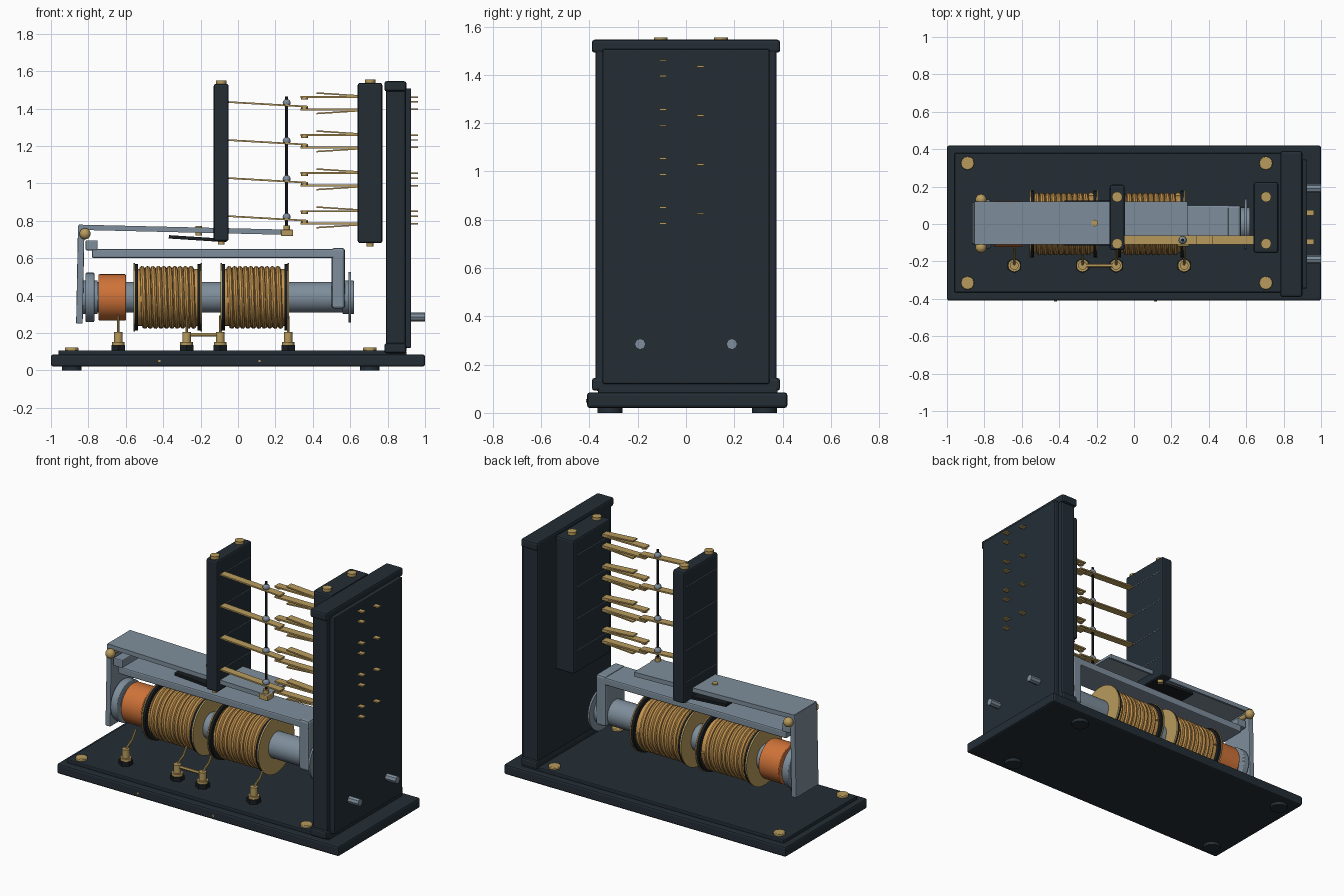
import bpy, math
from mathutils import Vector

if "Cube" in bpy.data.objects:
    bpy.data.objects.remove(bpy.data.objects["Cube"])


def material(name, rgb):
    m = bpy.data.materials.new(name)
    m.use_nodes = True
    m.diffuse_color = (*rgb, 1)
    m.node_tree.nodes["Principled BSDF"].inputs["Base Color"].default_value = (*rgb, 1)
    return m


SLATE = material("dark slate", (0.017, 0.027, 0.036))
BLACK = material("black", (0.009, 0.012, 0.015))
STEEL = material("blue steel", (0.21, 0.27, 0.33))
BRASS = material("brass", (0.48, 0.33, 0.11))
COPPER = material("copper wire", (0.56, 0.30, 0.08))
ORANGE = material("orange sleeve", (0.62, 0.17, 0.04))


def finish(name, mat, bevel=0.0, smooth=False):
    o = bpy.context.object
    o.name = name
    o.data.materials.clear()
    o.data.materials.append(mat)
    if bevel:
        b = o.modifiers.new("bevel", "BEVEL")
        b.width, b.segments = bevel, 2
    if smooth:
        bpy.ops.object.shade_smooth_by_angle()
    return o


def box(name, x, y, z, mat, bevel=0.0):
    bpy.ops.mesh.primitive_cube_add(size=1, location=[(a + b) / 2 for a, b in (x, y, z)])
    bpy.context.object.scale = [b - a for a, b in (x, y, z)]
    bpy.ops.object.transform_apply(location=False, rotation=False, scale=True)
    return finish(name, mat, bevel)


def beam(name, start, end, y, thick, mat, bevel=0.0):
    """Sloped flat bar; start and end are (x, z)."""
    dx, dz = end[0] - start[0], end[1] - start[1]
    half = math.hypot(dx, dz) / 2
    o = box(name, (-half, half), (-(y[1] - y[0]) / 2, (y[1] - y[0]) / 2),
            (-thick / 2, thick / 2), mat, bevel)
    o.location = ((start[0] + end[0]) / 2, sum(y) / 2, (start[1] + end[1]) / 2)
    o.rotation_euler.y = -math.atan2(dz, dx)
    return o


def rod(name, a, b, r, mat, sides=32, bevel=0.0):
    a, b = Vector(a), Vector(b)
    bpy.ops.mesh.primitive_cylinder_add(vertices=sides, radius=r, depth=(b - a).length,
                                        location=(a + b) / 2)
    bpy.context.object.rotation_euler = (b - a).to_track_quat("Z", "Y").to_euler()
    return finish(name, mat, bevel, sides > 8)


def ball(name, p, r, mat):
    bpy.ops.mesh.primitive_uv_sphere_add(segments=16, ring_count=10, radius=r, location=p)
    return finish(name, mat, smooth=True)


def wire(name, points, r, mat):
    c = bpy.data.curves.new(name, "CURVE")
    c.dimensions, c.bevel_depth, c.bevel_resolution, c.use_fill_caps = "3D", r, 2, True
    s = c.splines.new("POLY")
    s.points.add(len(points) - 1)
    for p, q in zip(s.points, points):
        p.co = (*q, 1)
    o = bpy.data.objects.new(name, c)
    bpy.context.collection.objects.link(o)
    bpy.ops.object.select_all(action="DESELECT")
    bpy.context.view_layer.objects.active = o
    o.select_set(True)
    bpy.ops.object.convert(target="MESH")
    return finish(name, mat, smooth=True)


# Base with feet and corner screws
box("base", (-1, 1), (-0.41, 0.42), (0.02, 0.085), SLATE, 0.012)
box("base_top", (-0.96, 0.9), (-0.365, 0.38), (0.08, 0.107), SLATE, 0.006)
for x in (-0.89, 0.705):
    for y in (-0.315, 0.325):
        rod("foot", (x, y, 0), (x, y, 0.03), 0.052, SLATE)
        rod("base_screw", (x, y, 0.1), (x, y, 0.122), 0.036, BRASS, 12, 0.004)
for x in (-0.42, 0.115):
    rod("base_pin", (x, -0.415, 0.05), (x, -0.4, 0.05), 0.007, BRASS, 8)

# Upright back board with end caps and outer panel
box("back_board", (0.79, 0.895), (-0.375, 0.375), (0.09, 1.54), SLATE, 0.01)
box("outer_panel", (0.88, 0.926), (-0.345, 0.345), (0.12, 1.508), SLATE, 0.006)
for z in ((0.092, 0.145), (1.492, 1.546)):
    box("board_cap", (0.782, 0.9), (-0.39, 0.39), z, SLATE, 0.012)
for y in (-0.19, 0.19):
    rod("board_stud", (0.9, y, 0.285), (1, y, 0.285), 0.023, STEEL, 8)

# Contact blocks with mounting screws
for name, x, y, z in (("fixed_contact_block", (0.64, 0.772), (-0.155, 0.225), (0.68, 1.537)),
                      ("moving_contact_block", (-0.13, -0.05), (-0.14, 0.21), (0.69, 1.532))):
    box(name, x, y, z, SLATE, 0.012)
    mid = sum(x) / 2
    for sy in (-0.105, 0.145):
        rod("block_screw", (mid, sy, z[0] - 0.018), (mid, sy, z[1] + 0.012), 0.018, BRASS, 16)
        rod("block_screw_head", (mid, sy, z[1]), (mid, sy, z[1] + 0.018), 0.028, BRASS, 12)

# Four contact sets: sprung arm between an upper and a lower fixed strip
ARM_Y = (-0.11, -0.062)
for level in range(4):
    z = 0.82 + 0.2033 * level
    beam("moving_arm", (-0.06, z + 0.005), (0.375, z - 0.02), ARM_Y, 0.009, BRASS)
    for side in (1, -1):
        zs = z - 0.002 + side * 0.033
        box("fixed_strip", (0.335, 0.66), ARM_Y, (zs - 0.005, zs + 0.005), BRASS)
        beam("backing_spring", (0.42, zs + side * 0.022), (0.66, zs + side * 0.006),
             ARM_Y, 0.008, BRASS)
        rod("contact_tip", (0.355, -0.086, zs), (0.355, -0.086, zs - side * 0.014), 0.018, BRASS, 16)
        box("strip_tail", (0.9, 0.962), (-0.11, -0.08), (zs - 0.004, zs + 0.004), BRASS)
    box("arm_tail", (0.9, 0.962), (0.045, 0.075), (z + 0.001, z + 0.009), BRASS)
    ball("rod_joint", (0.26, -0.086, z), 0.021, STEEL)
    # Fine seams across the block faces
    for x in (-0.1305, -0.0495, 0.6395):
        box("block_seam", (x - 0.001, x + 0.001), (-0.12, 0.19), (z + 0.002, z + 0.005), STEEL)

# Push rod on the lever end
rod("push_rod", (0.26, -0.086, 0.74), (0.26, -0.086, 1.465), 0.008, BLACK, 12)
box("push_rod_foot", (0.23, 0.295), (-0.12, -0.055), (0.718, 0.752), BRASS, 0.005)
rod("push_rod_collar", (0.26, -0.086, 0.75), (0.26, -0.086, 0.775), 0.018, BRASS, 16)

# Pivoting lever: folded channel with a hanging armature plate
A, B = (-0.85, 0.765), (0.285, 0.738)
beam("lever_plate", (A[0], A[1] + 0.006), (B[0], B[1] + 0.006), (-0.11, 0.12), 0.016, STEEL)
for y in ((-0.11, -0.097), (0.107, 0.12)):
    beam("lever_rail", A, B, y, 0.028, STEEL)
beam("armature_plate", (-0.848, 0.25), (-0.838, 0.775), (-0.11, 0.12), 0.035, STEEL, 0.005)
rod("lever_axle", (-0.818, -0.13, 0.73), (-0.818, 0.135, 0.73), 0.016, BRASS, 16)
for y in (-0.125, 0.13):
    ball("axle_knob", (-0.818, y, 0.73), 0.03, BRASS)
rod("lever_stop", (-0.21, 0.005, 0.72), (-0.21, 0.005, 0.772), 0.018, BRASS, 16)
beam("insulating_leaf", (-0.37, 0.714), (-0.06, 0.694), (-0.115, 0.125), 0.018, BLACK)

# Magnet yoke
box("yoke_bar", (-0.78, 0.57), (-0.1, 0.1), (0.6, 0.648), STEEL, 0.008)
box("yoke_step", (-0.815, -0.75), (-0.1, 0.1), (0.642, 0.695), STEEL, 0.006)
box("yoke_leg", (0.5, 0.572), (-0.1, 0.1), (0.33, 0.655), STEEL, 0.015)

# Magnet core with end discs and sleeve
AXIS = 0.39


def core_part(name, x0, x1, r, mat, bevel=0.0):
    rod(name, (x0, 0, AXIS), (x1, 0, AXIS), r, mat, 48, bevel)


core_part("core", -0.8, 0.56, 0.082, STEEL)
core_part("pole_disc", -0.815, -0.768, 0.132, STEEL, 0.006)
core_part("pole_collar", -0.83, -0.75, 0.09, STEEL)
core_part("end_nut", 0.56, 0.62, 0.09, STEEL, 0.004)
core_part("end_disc", 0.591, 0.603, 0.135, STEEL)
core_part("sleeve", -0.745, -0.6, 0.124, ORANGE, 0.004)

# Two wound coils between lined flanges
TURNS, STEPS = 10, 32
for x0 in (-0.55, -0.085):
    x1 = x0 + 0.35
    for x, s in ((x0, 1), (x1, -1)):
        core_part("flange", x, x + s * 0.016, 0.178, BLACK)
        core_part("flange_facing", x - s * 0.008, x, 0.183, BRASS)
    core_part("winding_body", x0 + 0.01, x1 - 0.01, 0.152, COPPER)
    pitch = (x1 - x0 - 0.06) / TURNS
    helix = []
    for i in range(TURNS * STEPS + 1):
        a = math.tau * i / STEPS
        helix.append((x0 + 0.03 + pitch * i / STEPS, 0.153 * math.cos(a), AXIS + 0.153 * math.sin(a)))
    wire("winding", helix, 0.015, COPPER)

# Terminals with leads to the coils
for x in (-0.64, -0.275, -0.095, 0.268):
    y = -0.222
    rod("terminal_foot", (x, y, 0.105), (x, y, 0.135), 0.042, BLACK, 6)
    rod("terminal_nut", (x, y, 0.135), (x, y, 0.152), 0.034, BRASS, 12)
    rod("terminal_post", (x, y, 0.15), (x, y, 0.205), 0.023, BRASS, 16)
    wire("lead", [(x, y, 0.195), (x, -0.2, 0.215), (x, -0.16, 0.235), (x, -0.12, 0.29)], 0.007, BRASS)
rod("terminal_link", (-0.275, -0.222, 0.19), (-0.095, -0.222, 0.19), 0.01, BRASS, 12)
